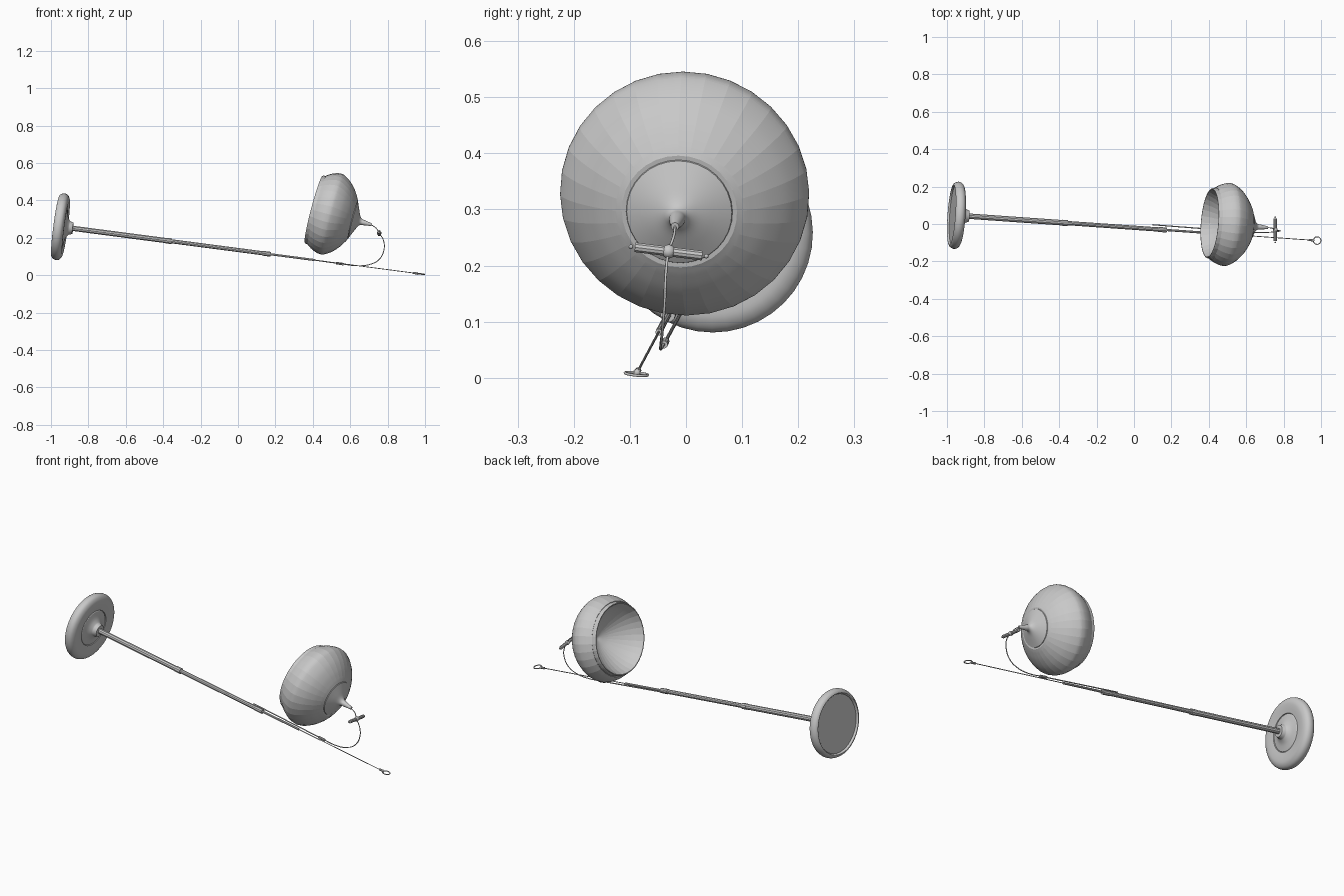
import bpy, bmesh, math
from mathutils import Vector

if "Cube" in bpy.data.objects:
    bpy.data.objects.remove(bpy.data.objects["Cube"], do_unlink=True)

GREY = (0.58, 0.58, 0.58, 1)
grey = bpy.data.materials.new("plain grey")
grey.use_nodes = True
grey.diffuse_color = GREY
grey.node_tree.nodes["Principled BSDF"].inputs["Base Color"].default_value = GREY


def rounded(points, steps=5):
    """Smooth curve through the points of a profile."""
    p = [Vector(q) for q in points]
    p = [2 * p[0] - p[1]] + p + [2 * p[-1] - p[-2]]
    out = []
    for a, b, c, d in zip(p, p[1:], p[2:], p[3:]):
        for i in range(steps):
            t = i / steps
            out.append(0.5 * (2 * b + (c - a) * t + (2 * a - 5 * b + 4 * c - d) * t * t
                              + (3 * b - a - 3 * c + d) * t ** 3))
    return out + [p[-2]]


def revolve(name, origin, axis, profile, segments=32, angle=30):
    """Spin (distance along axis, radius) points around an axis."""
    turn = Vector(axis).to_track_quat("Z", "Y")
    bm = bmesh.new()
    rings = []
    for t, r in profile:
        ring = []
        for i in range(segments):
            a = math.tau * i / segments
            ring.append(bm.verts.new(
                Vector(origin) + turn @ Vector((r * math.cos(a), r * math.sin(a), t))))
        rings.append(ring)
    for low, high in zip(rings, rings[1:]):
        for i in range(segments):
            j = (i + 1) % segments
            bm.faces.new((low[i], low[j], high[j], high[i]))
    bmesh.ops.remove_doubles(bm, verts=bm.verts, dist=1e-5)
    bmesh.ops.holes_fill(bm, edges=bm.edges)
    bmesh.ops.recalc_face_normals(bm, faces=bm.faces)
    mesh = bpy.data.meshes.new(name)
    bm.to_mesh(mesh)
    bm.free()
    mesh.materials.append(grey)
    obj = bpy.data.objects.new(name, mesh)
    bpy.context.collection.objects.link(obj)
    bpy.ops.object.select_all(action="DESELECT")
    obj.select_set(True)
    bpy.context.view_layer.objects.active = obj
    bpy.ops.object.shade_smooth_by_angle(angle=math.radians(angle))
    return obj


def bar(name, start, end, radius, segments=10):
    start, end = Vector(start), Vector(end)
    length = (end - start).length
    return revolve(name, start, end - start, [(0, radius), (length, radius)], segments, 20)


def ball(name, centre, radius):
    arc = [(-radius * math.cos(math.pi * i / 8), radius * math.sin(math.pi * i / 8))
           for i in range(9)]
    return revolve(name, centre, (0, 0, 1), arc, 16)


def cord(name, points, radius, closed=False):
    curve = bpy.data.curves.new(name, "CURVE")
    curve.dimensions = "3D"
    curve.bevel_depth = radius
    curve.bevel_resolution = 1
    curve.use_fill_caps = True
    spline = curve.splines.new("BEZIER")
    spline.bezier_points.add(len(points) - 1)
    for bp, p in zip(spline.bezier_points, points):
        bp.co = p
        bp.handle_left_type = bp.handle_right_type = "AUTO"
    spline.use_cyclic_u = closed
    curve.materials.append(grey)
    obj = bpy.data.objects.new(name, curve)
    bpy.context.collection.objects.link(obj)
    return obj


def on_pole(x):
    """Point of the pole's centre line at a given x."""
    return Vector((x, -0.02 - 0.07 * x, 0.135 - 0.131 * x))


pole_axis = on_pole(1) - on_pole(0)

# round base with a rolled rim, shallow recess and hub
rim = rounded([(-0.016, 0.154), (-0.024, 0.158), (-0.026, 0.163), (-0.018, 0.174),
               (0, 0.18), (0.018, 0.174), (0.029, 0.155), (0.03, 0.13), (0.026, 0.098)], 4)
hub = [(0.022, 0.096)] + rounded([(0.026, 0.092), (0.034, 0.06), (0.046, 0.04),
                                  (0.052, 0.036)], 3) + [(0.068, 0.03), (0.068, 0)]
revolve("base", on_pole(-0.95), pole_axis, [(-0.016, 0)] + rim + hub, 40)

# telescoping pole with collars
for name, a, b, r in (("pole_lower", -0.9, -0.36, 0.0145), ("pole_middle", -0.37, 0.17, 0.0115),
                      ("pole_upper", 0.16, 0.41, 0.006), ("pole_tip", 0.4, 0.96, 0.0022),
                      ("lower_collar", -0.385, -0.355, 0.016), ("upper_collar", 0.13, 0.175, 0.0135),
                      ("end_sleeve", 0.935, 0.962, 0.006)):
    bar(name, on_pole(a), on_pole(b), r)

# flat pull ring at the tip
end = on_pole(0.979)
cord("pull_ring", [end + Vector((0.02 * math.cos(i * math.pi / 4),
                                 0.02 * math.sin(i * math.pi / 4),
                                 -0.0026 * math.cos(i * math.pi / 4)
                                 - 0.002 * math.sin(i * math.pi / 4))) for i in range(8)],
     0.0025, True)
ball("ring_knot", on_pole(0.958), 0.007)

# bell shade: hollow bowl, rolled lip and bulging wall
mouth = Vector((0.412, 0.004, 0.35))
bell_axis = Vector((0.965, -0.075, -0.255)).normalized()
inside = rounded([(0.15, 0), (0.125, 0.055), (0.085, 0.11), (0.04, 0.153), (-0.004, 0.179)])
lip = [(-0.008, 0.181), (-0.008, 0.185), (-0.004, 0.188), (0.014, 0.19)]
wall = rounded([(0.012, 0.193), (0.034, 0.207), (0.06, 0.218), (0.085, 0.2225), (0.11, 0.217),
                (0.147, 0.192), (0.178, 0.158), (0.2, 0.124), (0.211, 0.103)], 6)
revolve("bell", mouth, bell_axis, inside + lip + wall + [(0.209, 0)], 32, 5)

# cap flaring into a tapered stem
cap = [(0.208, 0.096)] + rounded([(0.214, 0.094), (0.229, 0.06), (0.243, 0.03),
                                  (0.256, 0.0165), (0.275, 0.0135), (0.315, 0.007)])
revolve("bell_cap", mouth, bell_axis, cap, 32)
stem_end = mouth + bell_axis * 0.31

# toggle handle on the cord
knob = Vector((0.755, -0.031, 0.225))
along = Vector((0, 0.06, -0.0075))
bar("toggle", knob - along, knob + along, 0.009)
for side in (-1, 1):
    ball("toggle_tip", knob + along * 1.12 * side, 0.004)
ball("toggle_knob", knob, 0.0125)

# cord looping from the stem back to the side wire
clip = Vector((0.545, -0.038, 0.062))
cord("hanging_cord", [stem_end, (0.738, -0.022, 0.252), knob, (0.778, -0.036, 0.185),
                      (0.78, -0.038, 0.135), (0.755, -0.042, 0.085), (0.705, -0.045, 0.058),
                      (0.64, -0.045, 0.051), clip], 0.0025)
bar("cord_clip", clip + Vector((-0.02, 0.0015, 0.003)), clip + Vector((0.02, -0.0015, -0.003)), 0.007)
bar("side_wire", (0.1, -0.004, 0.125), clip, 0.003)
